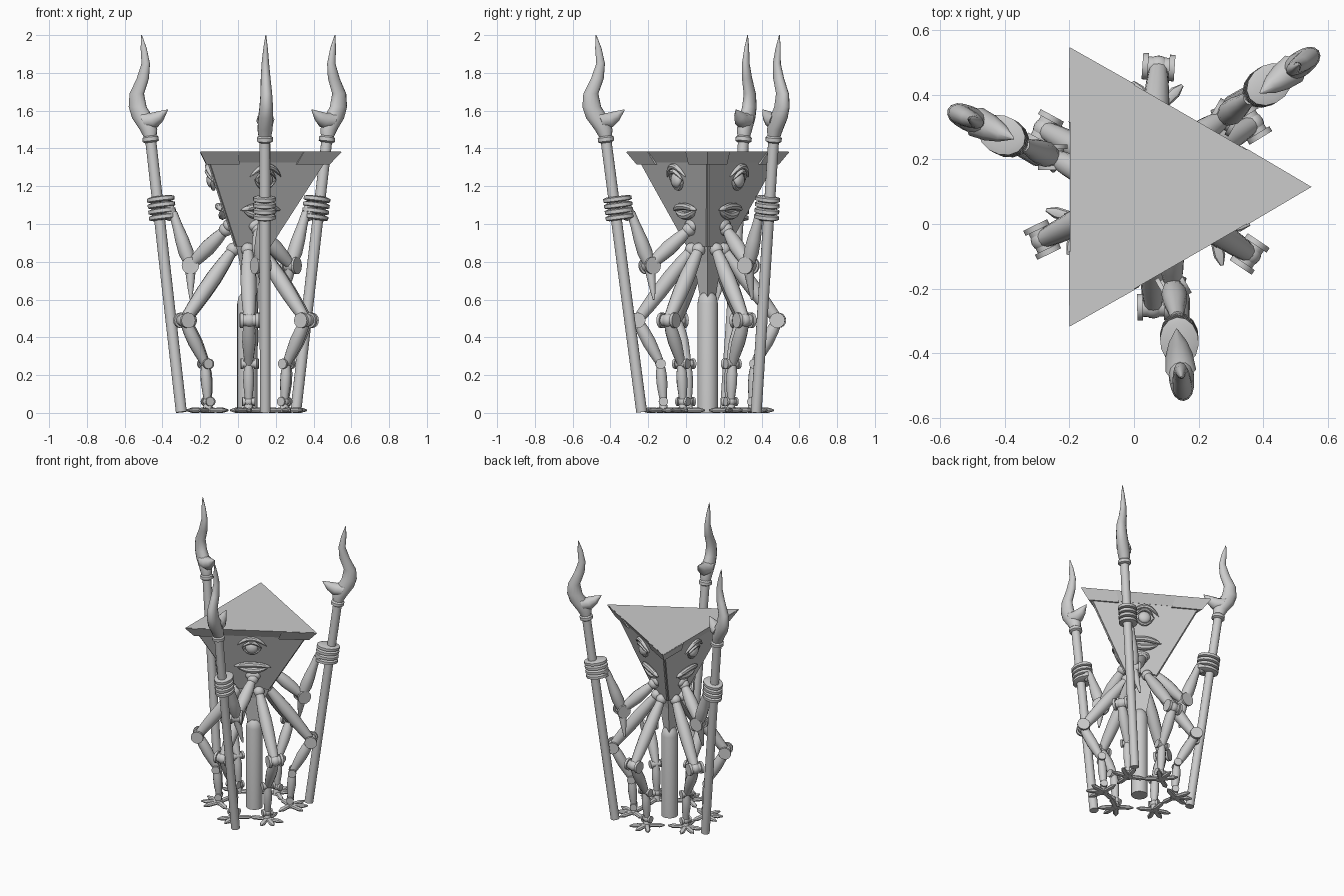
import bpy, bmesh, math
from mathutils import Vector, Matrix

cube = bpy.data.objects.get("Cube")
if cube:
    bpy.data.objects.remove(cube, do_unlink=True)

stone = bpy.data.materials.new("light_grey_stone")
stone.use_nodes = True
stone.diffuse_color = (0.6, 0.6, 0.6, 1)
stone.node_tree.nodes["Principled BSDF"].inputs["Base Color"].default_value = (0.6, 0.6, 0.6, 1)

CENTRE = Matrix.Translation((0.05, 0.115, 0))
FACES = (60, 180, 300)                                   # directions the three figures look in
CORNERS = (0, 120, 240)
LEGS = [f + a for f in FACES for a in (-28.5, 26)]


def place(name, bm, angles, sharp=40):
    """Turn a bmesh into one object per angle round the central axis."""
    bmesh.ops.recalc_face_normals(bm, faces=bm.faces)
    me = bpy.data.meshes.new(name)
    bm.to_mesh(me)
    bm.free()
    me.materials.append(stone)
    me.polygons.foreach_set("use_smooth", [True] * len(me.polygons))
    me.set_sharp_from_angle(angle=math.radians(sharp))
    for i, a in enumerate(angles):
        ob = bpy.data.objects.new(f"{name}_{i + 1}" if len(angles) > 1 else name, me)
        ob.matrix_world = CENTRE @ Matrix.Rotation(math.radians(a), 4, 'Z')
        bpy.context.collection.objects.link(ob)


def loft(bm, pts, radii, n=12, side=(1, 0, 0), axis=None):
    """Skin rings along pts; a radius may be a (width, thickness) pair."""
    pts = [Vector(p) for p in pts]
    axis = Vector(axis) if axis else (pts[-1] - pts[0]).normalized()
    u = Vector(side)
    if abs(u.dot(axis)) > 0.9 * u.length:
        u = Vector((0, 1, 0))
    u = (u - axis * u.dot(axis)).normalized()
    v = axis.cross(u)
    rings = []
    for p, r in zip(pts, radii):
        a, b = r if isinstance(r, tuple) else (r, r)
        rings.append([bm.verts.new(p + u * a * math.cos(t) + v * b * math.sin(t))
                      for t in (math.tau * k / n for k in range(n))])
    for r0, r1 in zip(rings, rings[1:]):
        for k in range(n):
            bm.faces.new((r0[k], r0[(k + 1) % n], r1[(k + 1) % n], r1[k]))
    bm.faces.new(rings[0])
    bm.faces.new(rings[-1])
    return bm


def limb(bm, p, q, radii, n=12):
    """Straight limb with evenly spaced radii."""
    p, q = Vector(p), Vector(q)
    m = len(radii) - 1
    return loft(bm, [p.lerp(q, i / m) for i in range(m + 1)], radii, n)


def ball(bm, at, size):
    m = Matrix.Translation(at) @ Matrix.Diagonal((*size, 1))
    bmesh.ops.create_uvsphere(bm, u_segments=16, v_segments=10, radius=1, matrix=m)
    return bm


def hinge(bm, at, width, rim):
    """Axle across the limb with a disc at each end."""
    ys = (-1, -0.65, -0.65, 0.65, 0.65, 1)
    rs = (rim, rim, rim * 0.75, rim * 0.75, rim, rim)
    return loft(bm, [Vector(at) + Vector((0, y * width, 0)) for y in ys], rs, 16, axis=(0, 1, 0))


def new():
    return bmesh.new()


def up(*zs):
    return [(0, 0, z) for z in zs]


# Central post
place("central_post", loft(new(), up(0, 0.58, 0.615, 0.635), (0.054, 0.054, 0.047, 0.03), 24), [0])

# Three-sided head with raised face panels, and its pointed underside
head = loft(new(), up(0.88, 1.34), (0.12, 0.415), 3)
walls = [f for f in head.faces if len(f.verts) == 4]
bmesh.ops.inset_individual(head, faces=walls, thickness=0.035, depth=0)
bmesh.ops.inset_individual(head, faces=walls, thickness=0.003, depth=0.008)
place("head", head, [0], 5)
place("head_point", loft(new(), up(0.6, 0.8, 0.885), (0.045, 0.085, 0.12), 3), [0], 5)

# Flat triangular crown with thicker corner caps under it
place("crown", loft(new(), up(1.325, 1.385), (0.425, 0.498), 3), [0], 5)
cap = new()
kite = [(0.5, 0), (0.3, 0.118), (0.25, 0), (0.3, -0.118)]
low = [cap.verts.new((x * 0.87, y * 0.87, 1.315)) for x, y in kite]
top = [cap.verts.new((x, y, 1.382)) for x, y in kite]
cap.faces.new(low)
cap.faces.new(top)
for k in range(4):
    j = (k + 1) % 4
    cap.faces.new((low[k], low[j], top[j], top[k]))
place("crown_corner", cap, CORNERS, 5)


def on_face(y, z, out=0.0):
    """Point on the sloping face plane, pushed out by a distance."""
    return Vector((0.07 + 0.33 * (z - 0.88) + out, y, z - out * 0.3))


def arch(bm, width, z, rise, thick, out):
    """Tapered crescent across the face, for lids, brows and lips."""
    steps = [i / 6 - 1 for i in range(13)]
    pts = [on_face(width * s, z + rise * (1 - s * s), out * (1 - 0.6 * s * s)) for s in steps]
    return loft(bm, pts, [thick * (1 - 0.85 * s ** 4) for s in steps], 8, axis=(0, 1, 0))


# One eye with lids and brow, and a mouth, on each face
place("eye", ball(new(), on_face(0, 1.235, 0.004), (0.026, 0.042, 0.042)), FACES)
lids = arch(new(), 0.065, 1.235, 0.048, 0.012, 0.012)
arch(lids, 0.065, 1.235, -0.045, 0.012, 0.008)
place("eyelids", lids, FACES)
place("brow", arch(new(), 0.095, 1.25, 0.055, 0.016, 0.0), FACES)
lips = arch(new(), 0.12, 1.075, 0.022, 0.019, 0.012)
arch(lips, 0.1, 1.07, -0.025, 0.021, 0.008)
place("lips", lips, FACES)
place("chin", ball(new(), on_face(0, 0.99, -0.005), (0.03, 0.05, 0.035)), FACES)

# Arm: shoulder, upper arm, hinged elbow with spur, forearm
shoulder, elbow = Vector((0.115, 0, 0.97)), Vector((0.302, -0.092, 0.78))
foot_end, neck = Vector((0.35, -0.093, 0.004)), Vector((0.513, -0.19, 1.45))
grip = foot_end.lerp(neck, 0.745)
shaft_dir = (neck - foot_end).normalized()
outward = Vector((0.91, -0.41, 0))
wrist = grip - outward * 0.085 - Vector((0, 0, 0.02))
place("shoulder", ball(new(), shoulder, (0.036, 0.036, 0.036)), FACES)
place("upper_arm", limb(new(), shoulder, elbow, (0.024, 0.036, 0.042, 0.036, 0.026)), FACES)
place("elbow", hinge(new(), elbow, 0.04, 0.046), FACES)
place("elbow_spur", limb(new(), elbow, (0.3, -0.05, 0.6), (0.03, 0.024, 0.016, 0.006)), FACES)
place("forearm", limb(new(), elbow, wrist, (0.028, 0.04, 0.036, 0.027, 0.022)), FACES)

# Hand wrapped round the shaft
hand = ball(new(), wrist + outward * 0.02, (0.034, 0.036, 0.045))
for k in range(4):
    c = grip + shaft_dir * (0.032 * k - 0.045) - outward * 0.02
    h = shaft_dir * 0.015
    loft(hand, [c - h, c - h * 0.6, c + h * 0.6, c + h],
         ((0.058, 0.042), (0.076, 0.06), (0.076, 0.06), (0.058, 0.042)), 14, side=outward)
limb(hand, wrist, grip + Vector((-0.02, 0.04, 0.05)), (0.018, 0.017, 0.013))
place("hand", hand, FACES)

# Spear: leaning shaft, collar and flame-shaped blade with a hook
place("spear_shaft", limb(new(), foot_end, neck, (0.029, 0.029), 16), FACES)
collar = [neck + shaft_dir * d for d in (-0.02, -0.012, 0.008, 0.02)]
place("spear_collar", loft(new(), collar, (0.03, 0.043, 0.043, 0.03), 16), FACES)
rows = [(1.45, 0, 0.03, 0.032), (1.5, 0.012, 0.048, 0.04), (1.56, 0.045, 0.06, 0.04),
        (1.62, 0.075, 0.05, 0.036), (1.69, 0.08, 0.04, 0.031), (1.77, 0.045, 0.034, 0.026),
        (1.85, 0.028, 0.023, 0.02), (1.93, 0.04, 0.017, 0.012), (2.0, 0.052, 0.002, 0.002)]


def on_blade(u, z):
    p = neck + outward * u
    return Vector((p.x, p.y, z))


blade = loft(new(), [on_blade(r[1], r[0]) for r in rows], [r[2:] for r in rows], 14,
             side=outward, axis=(0, 0, 1))
hook = [on_blade(*p) for p in ((0.03, 1.55), (-0.02, 1.55), (-0.06, 1.572), (-0.1, 1.605))]
loft(blade, hook, (0.048, 0.042, 0.028, 0.002), 10)
place("spear_blade", blade, FACES)

# Legs: hip, thigh, knee, shin, lower hinge, ankle and splayed foot
hip, knee = Vector((0.085, 0, 0.865)), Vector((0.372, 0, 0.49))
hock, ankle = Vector((0.25, 0, 0.26)), Vector((0.235, 0, 0.06))
place("hip", ball(new(), hip, (0.036, 0.036, 0.036)), LEGS)
place("thigh", limb(new(), hip, knee, (0.026, 0.036, 0.042, 0.041, 0.036, 0.028)), LEGS)
place("knee", hinge(ball(new(), knee, (0.036, 0.036, 0.036)), knee, 0.05, 0.041), LEGS)
place("shin", limb(new(), knee, hock, (0.026, 0.034, 0.036, 0.03, 0.022)), LEGS)
place("hock", hinge(new(), hock, 0.042, 0.027), LEGS)
place("lower_leg", limb(new(), hock, ankle, (0.02, 0.028, 0.029, 0.024, 0.018)), LEGS)
place("ankle", hinge(ball(new(), ankle, (0.024, 0.024, 0.026)), ankle, 0.034, 0.024), LEGS)
foot = limb(new(), ankle, ankle - Vector((0, 0, 0.055)), (0.018, 0.022, 0.032))
for a in (0, 42, -42, 125, -125):
    t = math.radians(a)
    d = Vector((math.cos(t), math.sin(t), 0))
    base = Vector((ankle.x, 0, 0.014))
    loft(foot, [base + d * s for s in (0.005, 0.045, 0.085, 0.116)],
         [(0.014, 0.019), (0.013, 0.017), (0.014, 0.018), (0.005, 0.005)], 8, side=(0, 0, 1))
place("foot", foot, LEGS)
